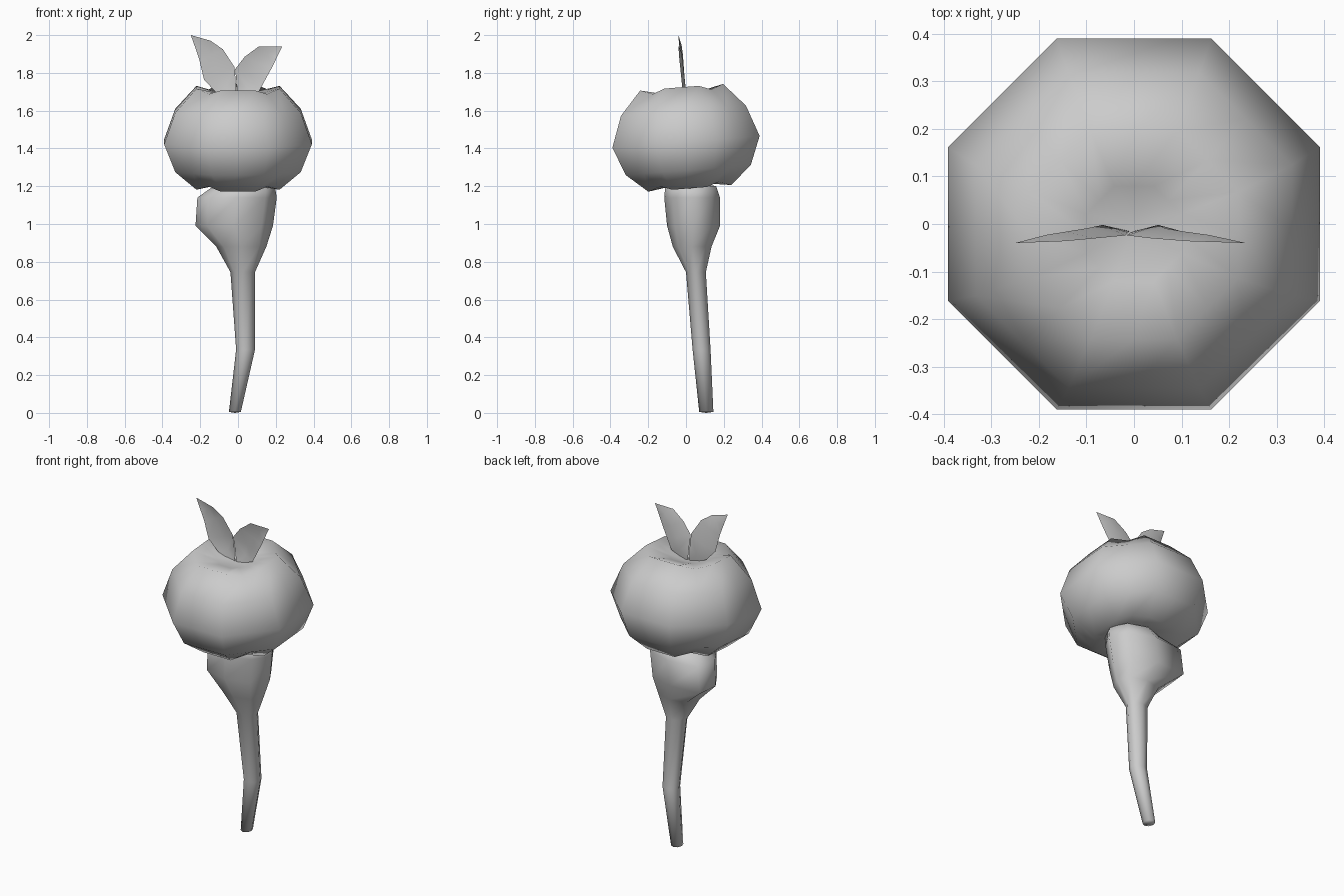
import bpy, math
from mathutils import Matrix, Vector

if "Cube" in bpy.data.objects:
    bpy.data.objects.remove(bpy.data.objects["Cube"])

grey = bpy.data.materials.new("grey")
grey.diffuse_color = (0.6, 0.6, 0.6, 1)
grey.use_nodes = True
grey.node_tree.nodes["Principled BSDF"].inputs["Base Color"].default_value = grey.diffuse_color


def make(name, verts, faces):
    mesh = bpy.data.meshes.new(name)
    mesh.from_pydata(verts, [], faces)
    mesh.materials.append(grey)
    mesh.polygons.foreach_set("use_smooth", [True] * len(mesh.polygons))
    mesh.update()
    ob = bpy.data.objects.new(name, mesh)
    bpy.context.collection.objects.link(ob)
    return ob


def loft(name, rings, bottom, top):
    """Skin equal-sized rings from low to high and close both ends to a point."""
    n, m = len(rings[0]), len(rings)
    verts = [v for r in rings for v in r] + [bottom, top]
    faces = []
    for k in range(n):
        j = (k + 1) % n
        for i in range(m - 1):
            faces.append((i*n + k, i*n + j, (i+1)*n + j, (i+1)*n + k))
        faces.append((m*n, j, k))
        faces.append((m*n + 1, (m-1)*n + k, (m-1)*n + j))
    return make(name, verts, faces)


# Fruit: octagonal globe with scalloped, dimpled ends, tipped slightly forward
tilt = Matrix.Rotation(0.08, 4, 'X')
centre = Vector((0, 0, 1.435))


def octagon(r, z, scallop=0):
    pts = []
    for k in range(16):
        a = math.pi * k / 8
        corner = k % 2 == 1
        rad = r / math.cos(math.pi / 8) if corner else r
        dz = scallop if k % 4 == 2 else 0
        pts.append(centre + tilt @ Vector((rad*math.cos(a), rad*math.sin(a), z + dz)))
    return pts


fruit_rings = [octagon(0.10, -0.225), octagon(0.22, -0.247, 0.022),
               octagon(0.332, -0.15), octagon(0.391, 0), octagon(0.332, 0.165),
               octagon(0.22, 0.29, -0.024), octagon(0.10, 0.255)]
loft("fruit", fruit_rings, centre + Vector((0, 0, -0.215)), centre + Vector((0, 0, 0.235)))

# Root: bent taper with a lobe on the back left; x range, y range, height, lobe reach
sections = [(-0.048, 0.015, 0.07, 0.145, 0.005, 0.71),
            (-0.01, 0.09, 0.035, 0.13, 0.335, 0.71),
            (-0.04, 0.09, 0.0, 0.105, 0.745, 0.71),
            (-0.115, 0.15, -0.07, 0.135, 0.88, 0.75),
            (-0.225, 0.185, -0.10, 0.18, 0.99, 0.93),
            (-0.215, 0.205, -0.115, 0.18, 1.14, 0.9),
            (-0.13, 0.195, -0.11, 0.16, 1.20, 0.71)]
root_rings = []
for x0, x1, y0, y1, z, lobe in sections:
    ring = []
    for k in range(8):
        a = math.pi * k / 4
        c, s = math.cos(a), math.sin(a)
        if k == 3:
            c, s = -lobe, lobe
        ring.append(((x0+x1)/2 + c*(x1-x0)/2, (y0+y1)/2 + s*(y1-y0)/2, z))
    root_rings.append(ring)
loft("root", root_rings, (-0.016, 0.107, 0), (0.03, 0.03, 1.225))


# Leaves: folded blades given as rows of outer and inner edge points
def leaf(name, base, rows, tip):
    verts = [(base[0], -0.015, base[1])]
    for i, (xo, zo, xi, zi) in enumerate(rows):
        edge = -0.018 - 0.006 * i
        verts += [(xo, edge, zo), ((xo+xi)/2, -0.002 - 0.007 * i, (zo+zi)/2 - 0.005),
                  (xi, edge, zi)]
    verts.append((tip[0], -0.04, tip[1]))
    last = len(verts) - 1
    faces = [(0, 2, 1), (0, 3, 2)]
    for i in range(len(rows) - 1):
        for k in (1, 2):
            a = 3*i + k
            faces.append((a, a+1, a+4, a+3))
    faces += [(last-3, last-2, last), (last-2, last-1, last)]
    make(name, verts, faces)


leaf("left_leaf", (-0.01, 1.66),
     [(-0.12, 1.70, -0.012, 1.75), (-0.18, 1.765, -0.018, 1.83),
      (-0.205, 1.87, -0.08, 1.925), (-0.225, 1.93, -0.145, 1.97)], (-0.25, 2.0))
leaf("right_leaf", (0.0, 1.66),
     [(0.11, 1.70, -0.008, 1.75), (0.145, 1.765, -0.015, 1.82),
      (0.178, 1.825, 0.035, 1.885), (0.205, 1.88, 0.11, 1.94)], (0.235, 1.94))
